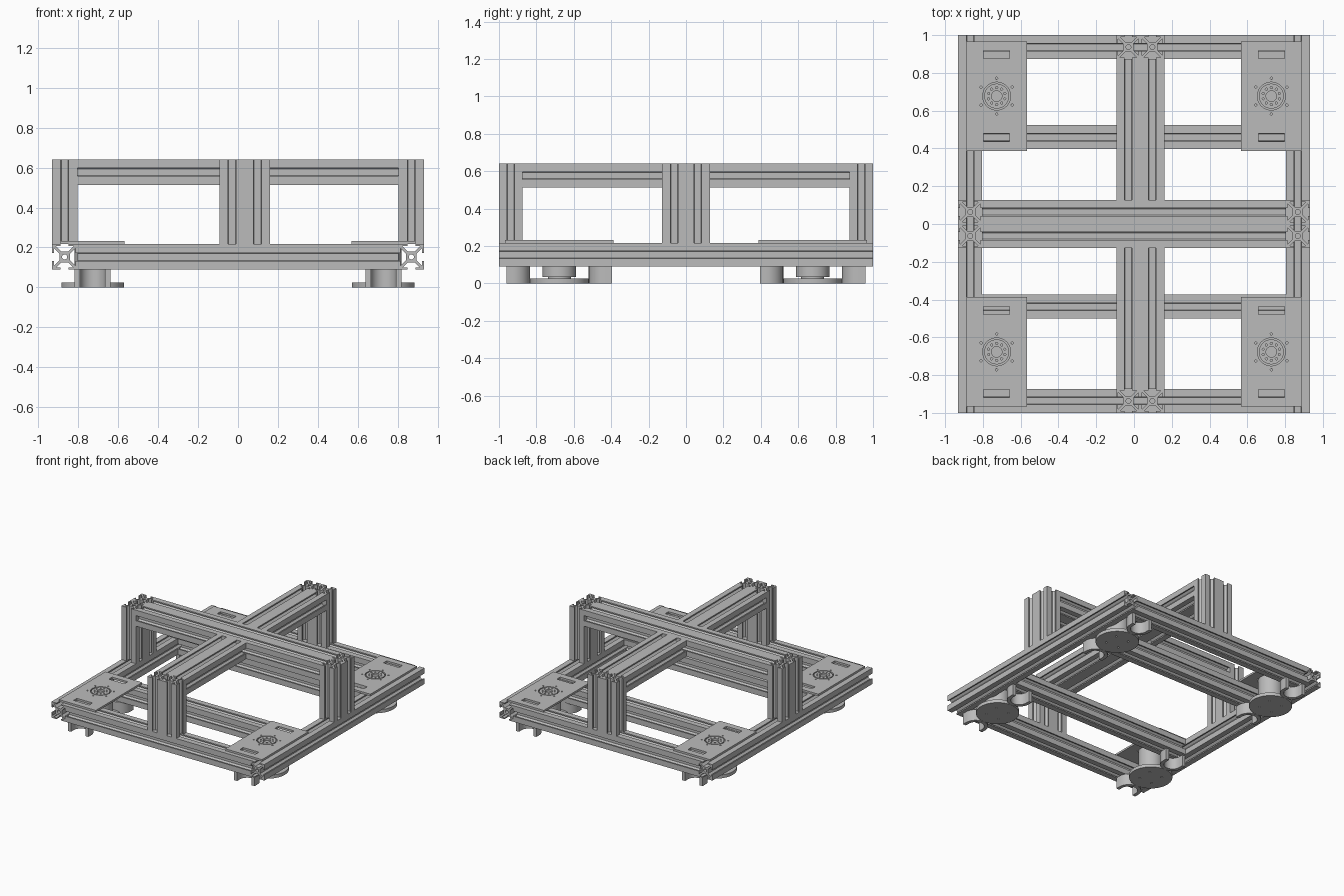
import bpy, bmesh
from math import pi, cos, sin, radians

if "Cube" in bpy.data.objects:
    bpy.data.objects.remove(bpy.data.objects["Cube"])

metal = bpy.data.materials.new("aluminium_grey")
metal.use_nodes = True
GREY = (0.5, 0.5, 0.5, 1)
metal.diffuse_color = GREY
metal.node_tree.nodes["Principled BSDF"].inputs["Base Color"].default_value = GREY

TURN = {"x": (0, pi / 2, 0), "y": (pi / 2, 0, 0), "z": (0, 0, 0)}


def extrude(name, outlines, length, centre, axis="z"):
    """Extrude closed outlines (inner ones become holes) along an axis."""
    curve = bpy.data.curves.new(name, "CURVE")
    curve.dimensions, curve.fill_mode = "2D", "BOTH"
    curve.extrude = length / 2
    for pts in outlines:
        spline = curve.splines.new("POLY")
        spline.points.add(len(pts) - 1)
        for p, (x, y) in zip(spline.points, pts):
            p.co = (x, y, 0, 1)
        spline.use_cyclic_u = True
    temp = bpy.data.objects.new(name + "_outline", curve)
    bpy.context.collection.objects.link(temp)
    graph = bpy.context.evaluated_depsgraph_get()
    mesh = bpy.data.meshes.new_from_object(temp.evaluated_get(graph))
    bpy.data.objects.remove(temp)
    bpy.data.curves.remove(curve)
    bm = bmesh.new()
    bm.from_mesh(mesh)
    bmesh.ops.remove_doubles(bm, verts=bm.verts, dist=1e-5)
    bmesh.ops.recalc_face_normals(bm, faces=bm.faces)
    bm.to_mesh(mesh)
    bm.free()
    mesh.shade_smooth()
    mesh.set_sharp_from_angle(angle=radians(30))
    mesh.materials.clear()
    mesh.materials.append(metal)
    obj = bpy.data.objects.new(name, mesh)
    obj.location, obj.rotation_euler = centre, TURN[axis]
    bpy.context.collection.objects.link(obj)
    return obj


def circle(r, n=32, x=0, y=0):
    return [(x + r * cos(2 * pi * i / n), y + r * sin(2 * pi * i / n)) for i in range(n)]


def ring_of_holes(r, count, radius):
    return [circle(r, 10, radius * cos(2 * pi * (i + .5) / count),
                   radius * sin(2 * pi * (i + .5) / count)) for i in range(count)]


def rectangle(w, h, y=0):
    return [(-w / 2, y - h / 2), (w / 2, y - h / 2), (w / 2, y + h / 2), (-w / 2, y + h / 2)]


# Slotted square profile: one side, turned four times, with a centre bore
H = 0.0635
half_side = [(.027, .017), (.054, .044), (.054, .02), (H, .02), (H, H)]
side = [(x, -y) for x, y in reversed(half_side[:-1])] + half_side
profile = []
for c, s in ((1, 0), (0, 1), (-1, 0), (0, -1)):
    profile += [(x * c - y * s, x * s + y * c) for x, y in side]
PROFILE = [profile, circle(.013, 16)]

SIDE_X, END_Y = 0.867, 1 - H
LOW_Z, TOP_Z = 0.153, 0.64 - H
POST_LOW, POST_TOP = 0.2165, 0.64
MID_X = 0.034
SPAN_X = 2 * (SIDE_X - H)


def beam(name, axis, length, x, y, z):
    extrude(name, PROFILE, length, (x, y, z), axis)


# Base frame: side rails and four cross rails
for s, label in ((1, "left"), (-1, "right")):
    beam(label + "_side_rail", "y", 2, s * SIDE_X, 0, LOW_Z)
for y, label in ((-END_Y, "front"), (-0.437, "front_inner"),
                 (0.46, "back_inner"), (END_Y, "back")):
    beam(label + "_cross_rail", "x", SPAN_X, 0, y, LOW_Z)

# Upper cross: paired posts and paired top rails
post_h, post_z = POST_TOP - POST_LOW, (POST_TOP + POST_LOW) / 2
for d in (-H, H):
    beam("top_long_rail", "x", SPAN_X, 0, d, TOP_Z)
    for s in (-1, 1):
        beam("side_post", "z", post_h, s * SIDE_X, d, post_z)
        beam("end_post", "z", post_h, MID_X + d, s * END_Y, post_z)
        inner, outer = 2 * H, END_Y - H
        beam("top_short_rail", "y", outer - inner, MID_X + d, s * (inner + outer) / 2, TOP_Z)

# U-shaped foot bracket, rounded toward the middle and open outward
R_OUT, R_IN, APEX, TIP = 0.09, 0.063, 0.157, 0.282


def arc(r):
    yc = APEX + R_OUT
    return [(r * cos(a), yc + r * sin(a)) for a in [pi + pi * i / 20 for i in range(21)]]


U_SHAPE = [(-R_OUT, TIP)] + arc(R_OUT) + [(R_OUT, TIP), (R_IN, TIP)] + arc(R_IN)[::-1] + [(-R_IN, TIP)]

# Corner drive modules
for sx in (-1, 1):
    for sy in (-1, 1):
        x, y = sx * 0.727, sy * 0.677
        plate = [rectangle(.32, .58), circle(.074, 40),
                 rectangle(.137, .042, .22), rectangle(.137, .042, -.22)]
        extrude("mounting_plate", plate + ring_of_holes(.006, 6, .095), .015, (x, y, .224))
        extrude("hub_disc", [circle(.066, 40), circle(.028, 24)] + ring_of_holes(.006, 10, .045),
                .014, (x, y, .224))
        extrude("motor_body", [circle(.09, 40)], .18, (x, y, .125))
        extrude("motor_collar", [circle(.062, 32)], .02, (x, y, .03))
        extrude("foot_disc", [circle(.157, 48)] + ring_of_holes(.008, 4, .08), .026, (x, y, .013))
        for end in (-1, 1):
            shape = [(px, py * end) for px, py in U_SHAPE]
            extrude("foot_bracket", [shape], .09, (x, y, .045))
